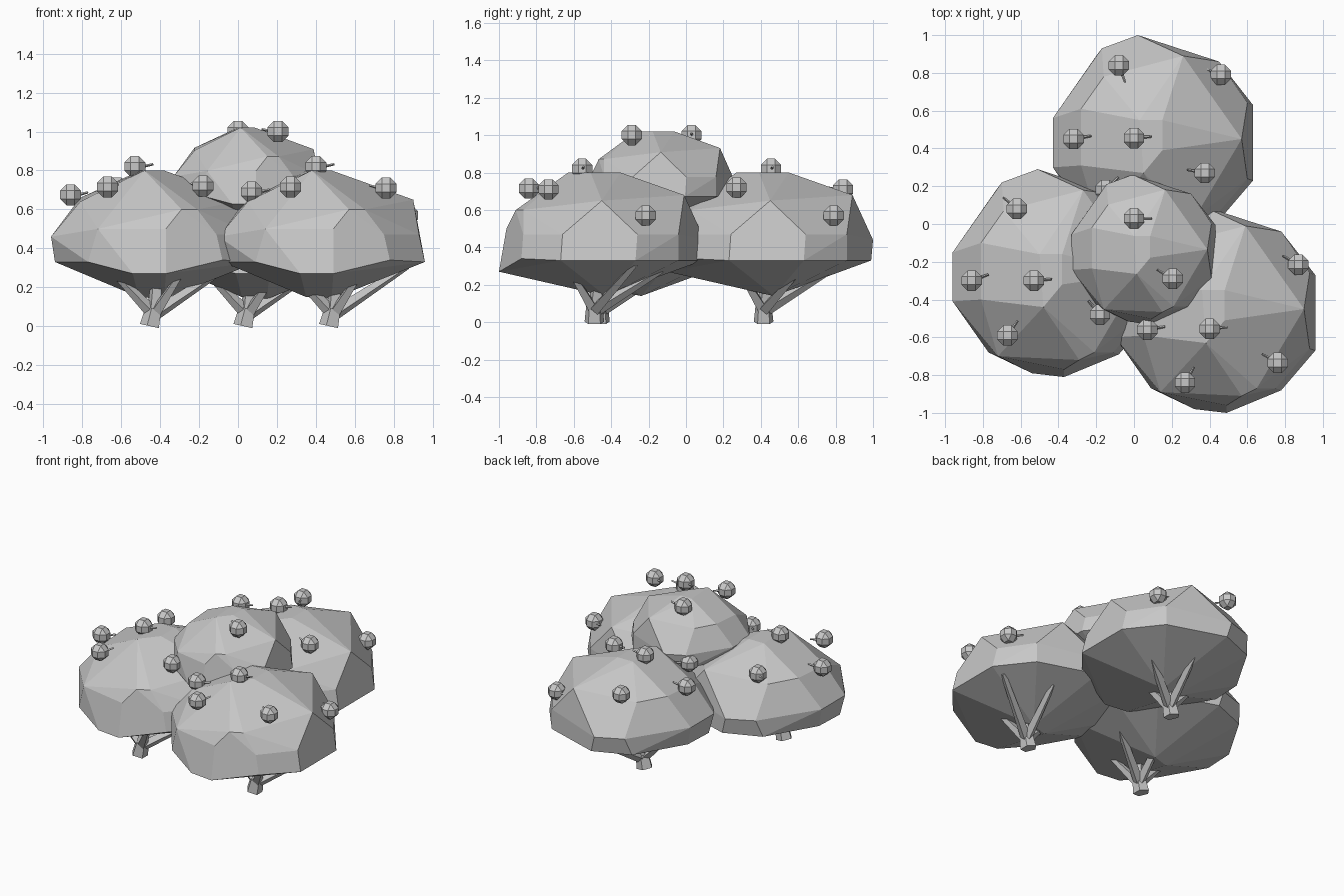
import bpy, bmesh, math
from mathutils import Vector

if "Cube" in bpy.data.objects:
    bpy.data.objects.remove(bpy.data.objects["Cube"])

grey = bpy.data.materials.new("plain_grey")
grey.diffuse_color = (0.57, 0.57, 0.57, 1)
grey.use_nodes = True
grey.node_tree.nodes["Principled BSDF"].inputs["Base Color"].default_value = grey.diffuse_color


def make_object(name, bm, loc=(0, 0, 0)):
    bmesh.ops.recalc_face_normals(bm, faces=bm.faces)
    me = bpy.data.meshes.new(name)
    bm.to_mesh(me)
    bm.free()
    me.materials.append(grey)
    ob = bpy.data.objects.new(name, me)
    ob.location = loc
    bpy.context.collection.objects.link(ob)
    return ob


# Faceted canopy: hull of a few corner points (local x, y, height)
CANOPY = [
    (-.53, .11, .46), (-.53, -.15, .46), (-.51, -.12, .33), (-.50, .10, .33),
    (-.38, .16, .66), (-.38, -.14, .64), (-.40, -.31, .40),
    (-.29, -.44, .50), (.06, -.51, .50), (.14, -.46, .60), (.22, -.42, .60),
    (.32, -.42, .47), (-.34, -.42, .33), (-.11, -.53, .27), (.06, -.55, .27),
    (.35, -.43, .34), (.53, -.22, .33), (.50, -.21, .47), (.53, .18, .33),
    (.50, .19, .47), (.47, 0, .65), (.35, .41, .47), (.35, .41, .33),
    (.16, .44, .68), (-.08, .55, .44), (-.05, .54, .33), (-.27, .48, .45),
    (-.30, .44, .33), (-.26, .33, .65),
    (-.07, .10, .80), (-.05, -.18, .80), (.05, -.06, .80), (.05, .10, .80),
    (.20, -.02, .75), (.05, .02, .14), (-.08, -.03, .15),
]


def canopy(name, x, y, top, sxy=1.0, sz=1.0):
    bm = bmesh.new()
    for px, py, pz in CANOPY:
        bm.verts.new((px * sxy, py * sxy, top + (pz - .80) * sz))
    res = bmesh.ops.convex_hull(bm, input=bm.verts)
    bmesh.ops.delete(bm, geom=[v for v in bm.verts if not v.link_faces], context='VERTS')
    bmesh.ops.dissolve_limit(bm, angle_limit=math.radians(7),
                             verts=bm.verts, edges=bm.edges)
    make_object(name, bm, (x, y, 0))


# Tapered stick between two points, few sides
def stick(bm, a, b, r1, r2, sides=4):
    a, b = Vector(a), Vector(b)
    d = b - a
    rot = d.to_track_quat('Z', 'Y').to_matrix().to_4x4()
    rot.translation = (a + b) / 2
    bmesh.ops.create_cone(bm, cap_ends=True, segments=sides, radius1=r1,
                          radius2=r2, depth=d.length, matrix=rot)


# Trunk with branches spreading into the canopy
def trunk(name, x, y):
    bm = bmesh.new()
    stick(bm, (0, 0, 0), (.02, 0, .09), .055, .045, 5)
    stick(bm, (.02, 0, .07), (.03, .02, .24), .042, .03)
    for end in [(.40, .22, .31), (.10, .36, .28), (-.19, -.02, .28), (.15, -.12, .26)]:
        stick(bm, (.02, 0, .06), end, .035, .018)
    make_object(name, bm, (x, y, 0))


CENTRES = {"left": (-.43, -.26), "right": (.43, -.45), "back": (.10, .45)}
for side, (x, y) in CENTRES.items():
    canopy(side + "_canopy", x, y, .80)
canopy("upper_canopy", .05, -.135, 1.02, .72, .74)
for side, x, y in [("left", -.45, -.46), ("right", .47, -.49), ("back", .03, .415)]:
    trunk(side + "_trunk", x, y)


# Small faceted fruit with a short stem
def fruit(i, x, y, z, ang):
    bm = bmesh.new()
    bmesh.ops.create_cube(bm, size=.108)
    bmesh.ops.bevel(bm, geom=bm.edges[:], offset=.033, segments=1,
                    affect='EDGES', profile=.5)
    c, s = math.cos(ang), math.sin(ang)
    stick(bm, (.04 * c, .04 * s, 0), (.095 * c, .095 * s, .012), .008, .006)
    make_object("fruit_%02d" % i, bm, (x, y, z))


FRUITS = [
    (-.08, .84, .71, -70), (.46, .79, .57, 160), (-.32, .45, .68, 10),
    (0, .455, .82, 5), (.375, .27, .72, 170), (-.62, .08, .71, 140),
    (-.15, .18, .70, 45), (0, .03, 1.0, 0), (-.86, -.30, .675, 20),
    (-.53, -.30, .82, 5), (.205, -.29, 1.0, 150), (.87, -.215, .57, 150),
    (-.67, -.59, .715, 55), (-.18, -.48, .72, 130), (.07, -.56, .69, 10),
    (.40, -.555, .82, 5), (.27, -.84, .715, 60), (.76, -.735, .71, 150),
]
for i, (x, y, z, a) in enumerate(FRUITS):
    fruit(i, x, y, z, math.radians(a))
